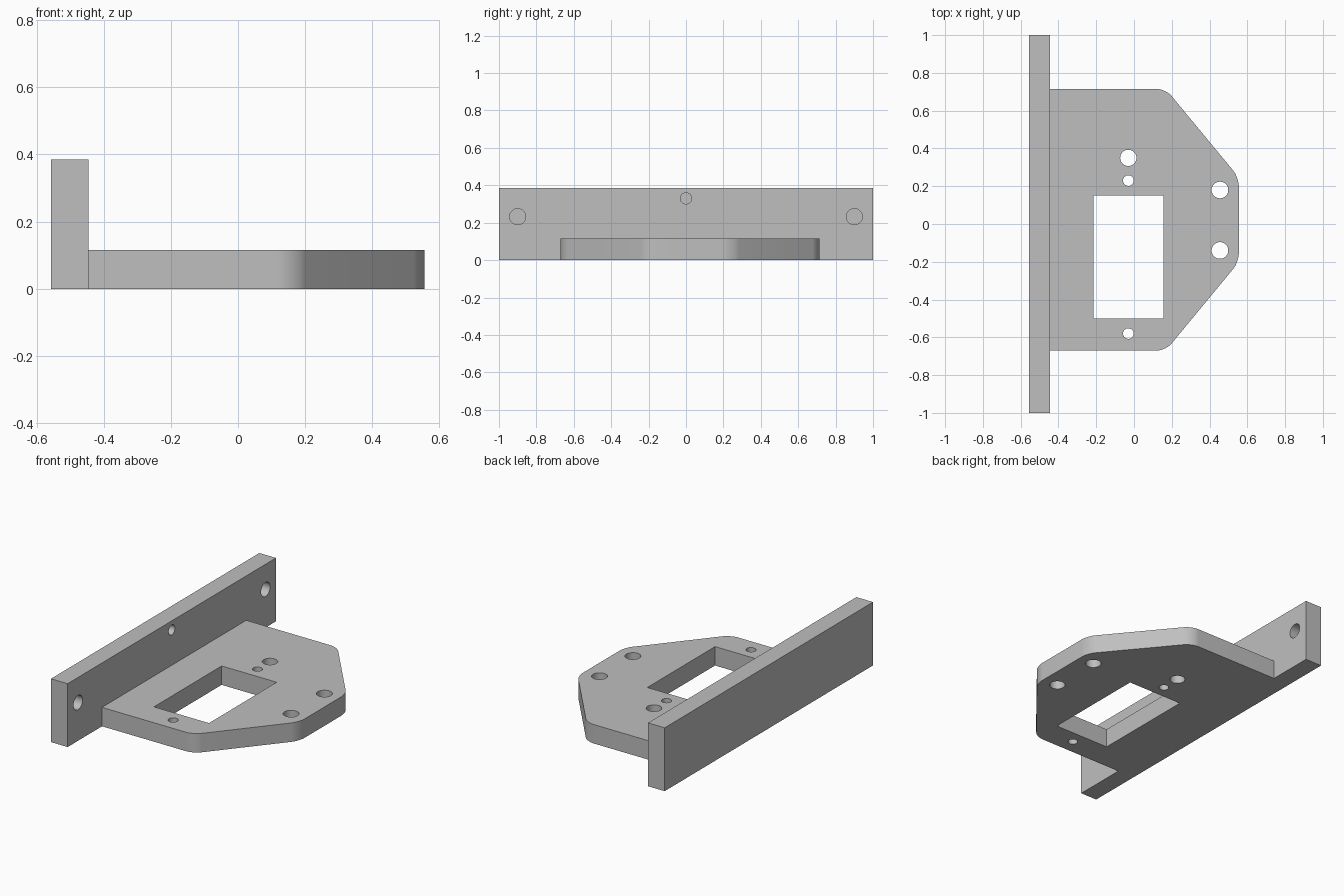
import bpy
import bmesh
import math
from mathutils import Matrix

cube = bpy.data.objects.get("Cube")
if cube:
    bpy.data.objects.remove(cube, do_unlink=True)

grey = bpy.data.materials.new("plain grey")
grey.use_nodes = True
colour = (0.52, 0.52, 0.52, 1)
grey.diffuse_color = colour
grey.node_tree.nodes["Principled BSDF"].inputs["Base Color"].default_value = colour

THICK = 0.115      # plate thickness
WALL_X = -0.445    # inner face of the upright wall


def add_object(name, bm):
    bmesh.ops.recalc_face_normals(bm, faces=bm.faces)
    mesh = bpy.data.meshes.new(name)
    bm.to_mesh(mesh)
    bm.free()
    mesh.materials.append(grey)
    obj = bpy.data.objects.new(name, mesh)
    bpy.context.collection.objects.link(obj)
    return obj


def prism(name, outline, z0, z1, round_from=None, radius=0.11):
    """Extrude an outline; round vertical edges right of round_from."""
    bm = bmesh.new()
    base = bm.faces.new([bm.verts.new((x, y, z0)) for x, y in outline])
    top = bmesh.ops.extrude_face_region(bm, geom=[base])["geom"]
    bmesh.ops.translate(bm, vec=(0, 0, z1 - z0),
                        verts=[v for v in top if isinstance(v, bmesh.types.BMVert)])
    if round_from is not None:
        edges = [e for e in bm.edges
                 if abs(e.verts[0].co.z - e.verts[1].co.z) > 0.01
                 and e.verts[0].co.x > round_from]
        bmesh.ops.bevel(bm, geom=edges, offset=0.048, offset_type='OFFSET',
                        segments=10, profile=0.5, affect='EDGES')
    return add_object(name, bm)


def box(name, x0, x1, y0, y1, z0, z1):
    return prism(name, [(x0, y0), (x1, y0), (x1, y1), (x0, y1)], z0, z1)


def cylinder(name, centre, radius, depth, along_x=False):
    bm = bmesh.new()
    matrix = Matrix.Translation(centre)
    if along_x:
        matrix = matrix @ Matrix.Rotation(math.pi / 2, 4, 'Y')
    bmesh.ops.create_cone(bm, cap_ends=True, segments=40, radius1=radius,
                          radius2=radius, depth=depth, matrix=matrix)
    return add_object(name, bm)


def combine(target, other, operation):
    """Apply a boolean and remove the helper."""
    other.hide_render = True
    mod = target.modifiers.new(operation.lower(), 'BOOLEAN')
    mod.operation = operation
    mod.solver = 'EXACT'
    mod.object = other
    bpy.context.view_layer.objects.active = target
    bpy.ops.object.modifier_apply(modifier=mod.name)
    bpy.data.objects.remove(other, do_unlink=True)


# Upright wall joined to the tapered base plate
bracket = box("mounting_bracket", -0.557, WALL_X, -1, 1, 0, 0.385)
outline = [(-0.5, -0.67), (0.168, -0.67), (0.555, -0.202),
           (0.555, 0.247), (0.168, 0.715), (-0.5, 0.715)]
combine(bracket, prism("base_plate", outline, 0, THICK, round_from=0), 'UNION')

# Rectangular window
combine(bracket, box("window_cutter", -0.215, 0.155, -0.5, 0.15, -0.1, 0.3), 'DIFFERENCE')

# Screw holes through the plate
for x, y, r in [(-0.03, 0.35, 0.043), (-0.03, 0.23, 0.028), (-0.03, -0.58, 0.028),
                (0.455, 0.18, 0.044), (0.455, -0.14, 0.044)]:
    combine(bracket, cylinder("plate_hole_cutter", (x, y, 0), r, 0.5), 'DIFFERENCE')

# Blind holes in the inner face of the wall
for y, z, r in [(-0.9, 0.232, 0.043), (0.9, 0.232, 0.043), (0, 0.33, 0.03)]:
    combine(bracket, cylinder("wall_hole_cutter", (WALL_X, y, z), r, 0.18, True), 'DIFFERENCE')

# Smooth the rounded corners and holes, keep the flat edges sharp
bpy.ops.object.select_all(action='DESELECT')
bracket.select_set(True)
bpy.context.view_layer.objects.active = bracket
bpy.ops.object.shade_smooth_by_angle(angle=math.radians(30))
